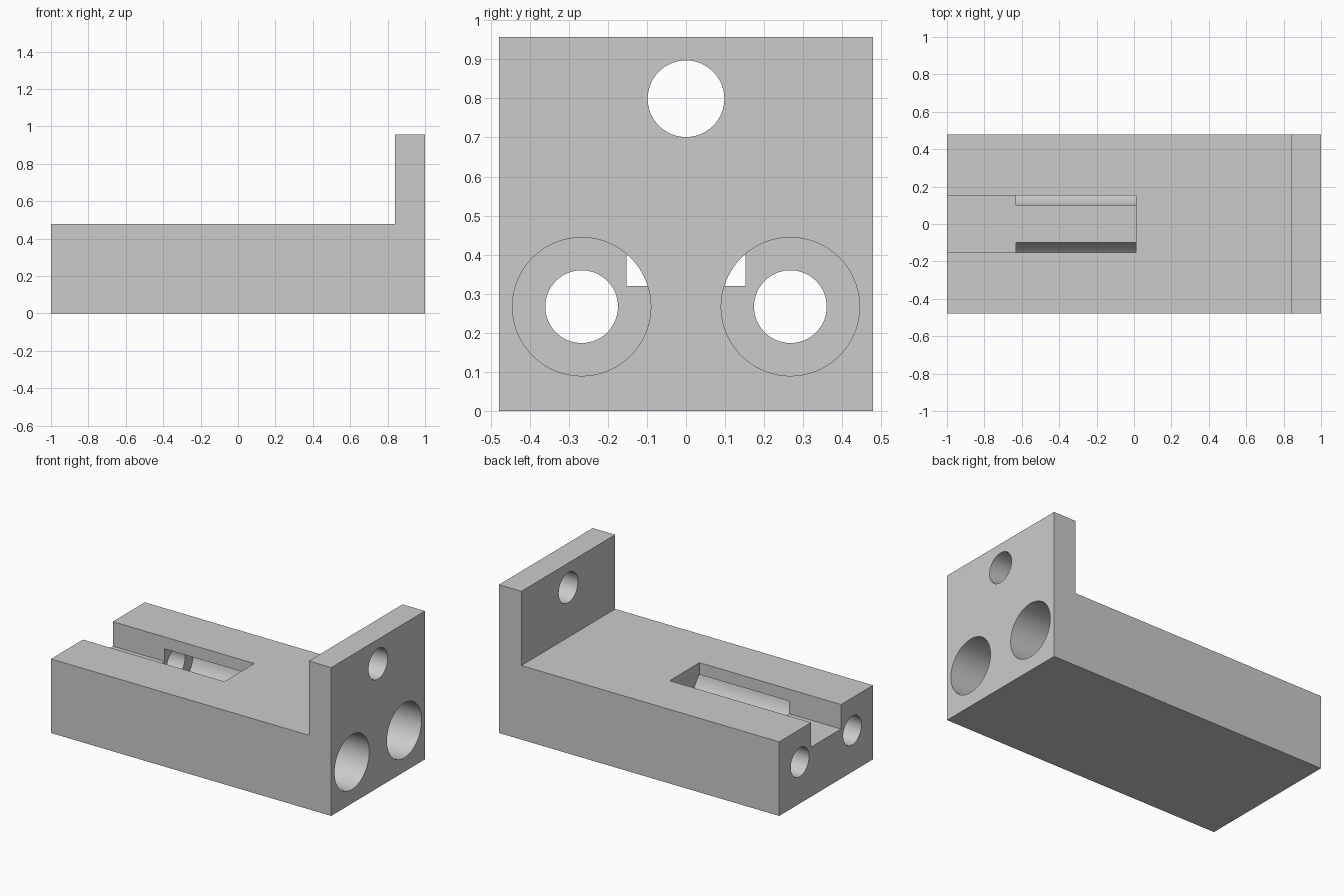
import bpy, bmesh, math
from mathutils import Matrix

cube = bpy.data.objects.get("Cube")
if cube:
    bpy.data.objects.remove(cube, do_unlink=True)

HALF_WIDTH, DECK, TOP, FLANGE_X = 0.478, 0.478, 0.957, 0.84

grey = bpy.data.materials.new("plain grey")
grey.use_nodes = True
colour = (0.6, 0.6, 0.6, 1)
grey.diffuse_color = colour
grey.node_tree.nodes["Principled BSDF"].inputs["Base Color"].default_value = colour


def make_object(name, bm):
    bmesh.ops.recalc_face_normals(bm, faces=bm.faces)
    mesh = bpy.data.meshes.new(name)
    bm.to_mesh(mesh)
    bm.free()
    mesh.materials.append(grey)
    obj = bpy.data.objects.new(name, mesh)
    bpy.context.collection.objects.link(obj)
    return obj


def cut(target, cutter):
    """Subtract the cutter, then discard it."""
    cutter.hide_render = True
    mod = target.modifiers.new(cutter.name, "BOOLEAN")
    mod.operation, mod.solver, mod.object = "DIFFERENCE", "EXACT", cutter
    bpy.context.view_layer.objects.active = target
    bpy.ops.object.modifier_apply(modifier=mod.name)
    bpy.data.objects.remove(cutter, do_unlink=True)


def bore(name, x0, x1, y, z, radius):
    """Cylinder along x."""
    bm = bmesh.new()
    place = Matrix.Translation(((x0 + x1) / 2, y, z)) @ Matrix.Rotation(math.pi / 2, 4, "Y")
    bmesh.ops.create_cone(bm, cap_ends=True, segments=96, radius1=radius,
                          radius2=radius, depth=x1 - x0, matrix=place)
    return make_object(name, bm)


def box(name, x0, x1, y0, y1, z0, z1):
    bm = bmesh.new()
    place = Matrix.Translation(((x0 + x1) / 2, (y0 + y1) / 2, (z0 + z1) / 2))
    bmesh.ops.create_cube(bm, size=1, matrix=place @ Matrix.Diagonal((x1 - x0, y1 - y0, z1 - z0, 1)))
    return make_object(name, bm)


# L-shaped block with an upright end flange
bm = bmesh.new()
profile = [(-1, 0), (1, 0), (1, TOP), (FLANGE_X, TOP), (FLANGE_X, DECK), (-1, DECK)]
side = bm.faces.new([bm.verts.new((x, -HALF_WIDTH, z)) for x, z in profile])
swept = bmesh.ops.extrude_face_region(bm, geom=[side])["geom"]
bmesh.ops.translate(bm, vec=(0, 2 * HALF_WIDTH, 0),
                    verts=[v for v in swept if isinstance(v, bmesh.types.BMVert)])
block = make_object("flanged_block", bm)

# Twin stepped bores: wide from the flange end, narrow through the far end
for s in (-1, 1):
    cut(block, bore("wide_bore", -0.63, 1.1, s * 0.267, 0.267, 0.177))
    cut(block, bore("narrow_bore", -1.1, -0.5, s * 0.267, 0.267, 0.093))

# Open slot in the deck, breaking into the wide bores
cut(block, box("slot", -1.1, 0.01, -0.152, 0.152, 0.32, 0.6))

# Flange mounting hole
cut(block, bore("flange_hole", 0.7, 1.1, 0, 0.799, 0.098))

bpy.ops.object.select_all(action="DESELECT")
block.select_set(True)
bpy.context.view_layer.objects.active = block
bpy.ops.object.shade_smooth_by_angle(angle=math.radians(30))
